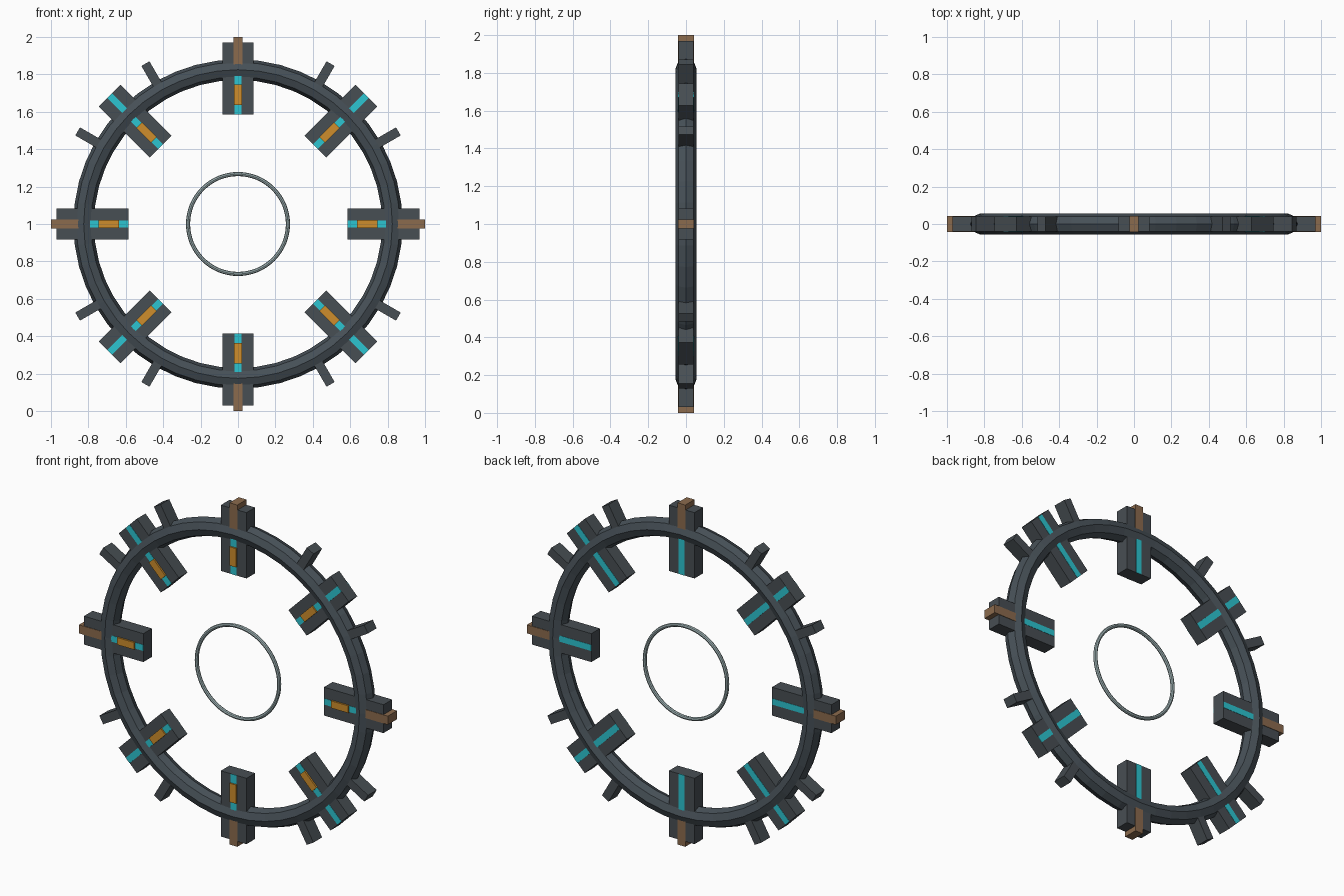
import bpy
import math
from mathutils import Matrix, Vector

if "Cube" in bpy.data.objects:
    bpy.data.objects.remove(bpy.data.objects["Cube"])


def material(name, rgb):
    m = bpy.data.materials.new(name)
    m.diffuse_color = (*rgb, 1)
    m.use_nodes = True
    m.node_tree.nodes["Principled BSDF"].inputs["Base Color"].default_value = m.diffuse_color
    return m


slate = material("slate hull", (0.062, 0.080, 0.095))
grey = material("charcoal block", (0.064, 0.077, 0.087))
cyan = material("cyan glow", (0.025, 0.56, 0.64))
amber = material("amber panel", (0.62, 0.27, 0.025))
bronze = material("bronze", (0.26, 0.145, 0.075))
silver = material("pale steel", (0.34, 0.44, 0.45))

CENTRE = Vector((0, 0, 1))


def ring(name, radius, tube, segments, sides, mat):
    """Flat-faced torus standing upright, facing the front."""
    bpy.ops.mesh.primitive_torus_add(
        major_radius=radius, minor_radius=tube, major_segments=segments,
        minor_segments=sides, location=CENTRE, rotation=(math.pi / 2, 0, 0))
    ob = bpy.context.object
    ob.name = name
    ob.data.materials.append(mat)
    return ob


def radial_box(name, angle, r0, r1, width, y0, y1, mat):
    """Box reaching from radius r0 to r1 at the given angle in degrees."""
    bpy.ops.mesh.primitive_cube_add(size=1)
    ob = bpy.context.object
    ob.name = name
    place = (Matrix.Translation(CENTRE)
             @ Matrix.Rotation(-math.radians(angle), 4, 'Y')
             @ Matrix.Translation(((r0 + r1) / 2, (y0 + y1) / 2, 0))
             @ Matrix.Diagonal((r1 - r0, y1 - y0, width, 1)))
    ob.data.transform(place)
    ob.data.materials.append(mat)
    return ob


# Outer structural ring and thin central ring
ring("outer_ring", 0.825, 0.055, 48, 8, slate)
ring("inner_ring", 0.267, 0.011, 64, 8, silver)

# Eight stations: block, glowing strip on front and back, amber front panel
for i in range(8):
    a = i * 45
    radial_box("station_block", a, 0.585, 0.97, 0.166, -0.04, 0.04, grey)
    for side, (y0, y1) in {"front": (-0.0415, -0.038),
                           "back": (0.038, 0.0415)}.items():
        radial_box(f"glow_strip_{side}", a, 0.585, 0.97, 0.036, y0, y1, cyan)
    radial_box("amber_panel", a, 0.637, 0.747, 0.042, -0.05, -0.038, amber)

# Bronze docking arms on the four main directions
for a in range(0, 360, 90):
    radial_box("docking_arm", a, 0.84, 1.0, 0.05, -0.0425, 0.0425, bronze)

# Small pegs at either side of each diagonal station
for quarter in range(0, 360, 90):
    for a in (30, 60):
        radial_box("ring_peg", quarter + a, 0.84, 0.99, 0.05, -0.04, 0.04, grey)
